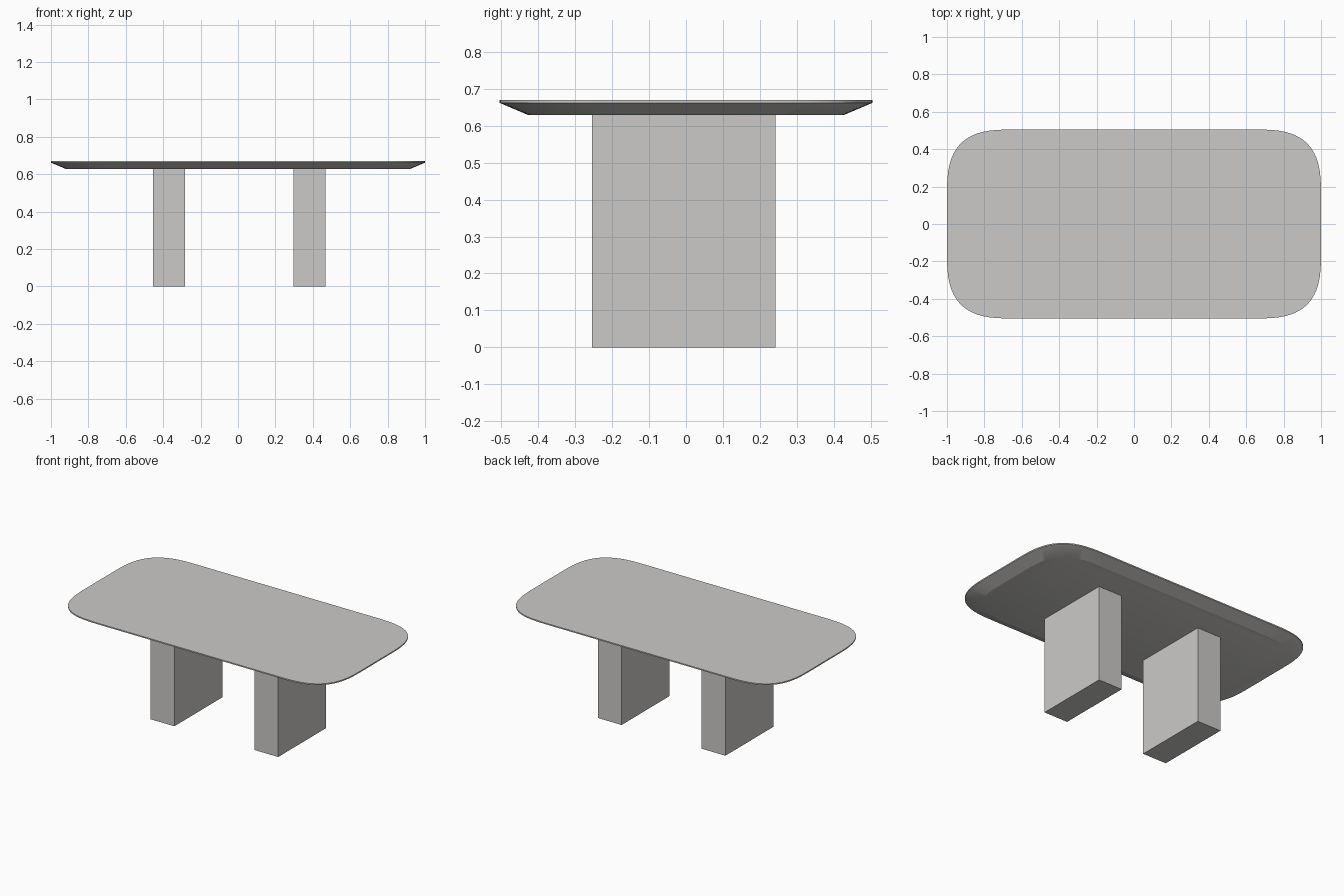
import bpy, bmesh, math

if "Cube" in bpy.data.objects:
    bpy.data.objects.remove(bpy.data.objects["Cube"])

grey = bpy.data.materials.new("light warm grey")
grey.diffuse_color = (0.60, 0.59, 0.575, 1)
grey.use_nodes = True
grey.node_tree.nodes["Principled BSDF"].inputs["Base Color"].default_value = grey.diffuse_color


def add_object(name, bm):
    bmesh.ops.recalc_face_normals(bm, faces=bm.faces)
    mesh = bpy.data.meshes.new(name)
    bm.to_mesh(mesh)
    bm.free()
    mesh.materials.append(grey)
    obj = bpy.data.objects.new(name, mesh)
    bpy.context.collection.objects.link(obj)
    return obj


def soft_rectangle(hx, hy, corner, power, steps=20):
    """Outline of a rectangle with squarish superellipse corners."""
    pts = []
    for q in range(4):
        for i in range(steps + 1):
            a = math.pi / 2 * (q + i / steps)
            c, s = math.cos(a), math.sin(a)
            sx = 1 if q in (0, 3) else -1
            sy = 1 if q < 2 else -1
            pts.append((sx * (hx - corner + corner * abs(c) ** (2 / power)),
                        sy * (hy - corner + corner * abs(s) ** (2 / power))))
    return pts


# Table top: thin lip above a wide underside chamfer
bm = bmesh.new()
rings = []
for z, inset, corner, power in ((0.629, 0.078, 0.31, 2.9),
                                (0.662, 0.0, 0.36, 3.0),
                                (0.67, 0.0, 0.36, 3.0)):
    outline = soft_rectangle(1.0 - inset, 0.505 - inset, corner, power)
    rings.append([bm.verts.new((x, y, z)) for x, y in outline])
n = len(rings[0])
for low, high in zip(rings, rings[1:]):
    for i in range(n):
        j = (i + 1) % n
        bm.faces.new((low[i], low[j], high[j], high[i]))
bm.faces.new(rings[0][::-1])
bm.faces.new(rings[-1])
top = add_object("table_top", bm)
bpy.context.view_layer.objects.active = top
top.select_set(True)
bpy.ops.object.shade_smooth_by_angle(angle=math.radians(20))

# Two slab legs
for name, x in (("left_leg", -0.369), ("right_leg", 0.383)):
    bm = bmesh.new()
    bmesh.ops.create_cube(bm, size=1)
    bmesh.ops.scale(bm, vec=(0.172, 0.496, 0.63), verts=bm.verts)
    bmesh.ops.translate(bm, vec=(x, -0.006, 0.315), verts=bm.verts)
    add_object(name, bm)
